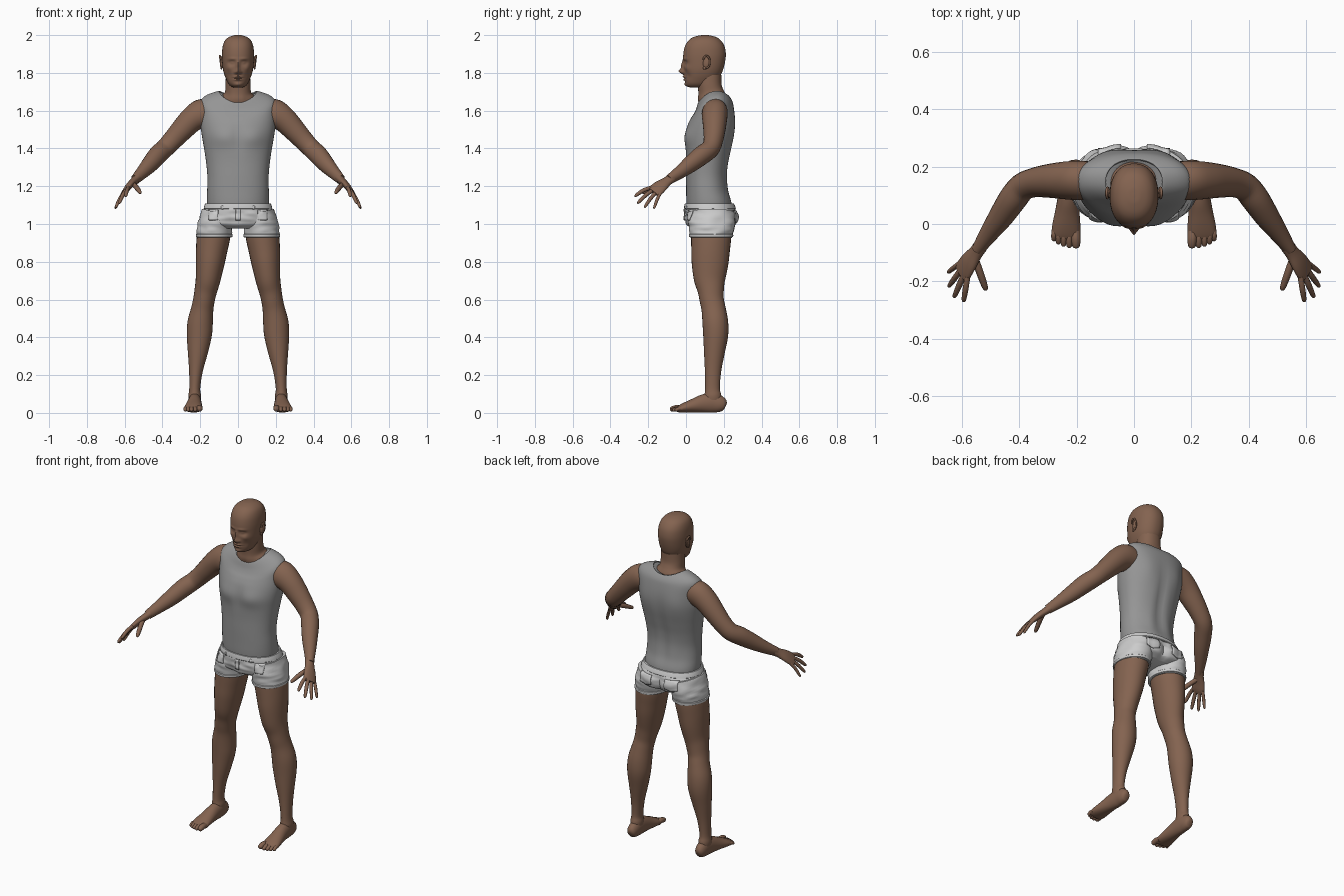
import bpy, bmesh, math
from mathutils import Vector, Matrix, noise
from mathutils.bvhtree import BVHTree


def material(name, rgb):
    m = bpy.data.materials.new(name)
    m.diffuse_color = (*rgb, 1)
    return m


SKIN = material("skin", (0.23, 0.125, 0.08))
CLOTH = material("grey_cloth", (0.30, 0.30, 0.30))
PALE = material("pale_denim", (0.62, 0.62, 0.62))


def smooth_path(pts, steps):
    # Catmull-Rom interpolation of tuples of any length
    out, last = [], len(pts) - 1
    for i in range(last):
        p0, p1, p2, p3 = pts[max(i - 1, 0)], pts[i], pts[i + 1], pts[min(i + 2, last)]
        for s in range(steps):
            t = s / steps
            out.append([0.5 * (2 * b + (c - a) * t + (2 * a - 5 * b + 4 * c - d) * t * t
                        + (3 * b - a - 3 * c + d) * t ** 3) for a, b, c, d in zip(p0, p1, p2, p3)])
    return out + [list(pts[-1])]


def skin_rings(bm, rings, caps=True):
    rows = [[bm.verts.new(p) for p in r] for r in rings]
    n = len(rows[0])
    for a, b in zip(rows, rows[1:]):
        for i in range(n):
            bm.faces.new((a[i], a[(i + 1) % n], b[(i + 1) % n], b[i]))
    if caps:
        bm.faces.new(rows[0])
        bm.faces.new(rows[-1])


def tube(bm, pts, ref, n=20, steps=4, caps=True):
    # points are (x, y, z, radius along ref, radius across)
    path = smooth_path(pts, steps)
    ref, rings = Vector(ref), []
    for i, p in enumerate(path):
        t = (Vector(path[min(i + 1, len(path) - 1)][:3]) - Vector(path[max(i - 1, 0)][:3])).normalized()
        u = (ref - t * ref.dot(t)).normalized()
        v = t.cross(u)
        angles = [2 * math.pi * k / n for k in range(n)]
        rings.append([Vector(p[:3]) + u * p[3] * math.cos(a) + v * p[4] * math.sin(a) for a in angles])
    skin_rings(bm, rings, caps)


def digit(bm, root, tip, r, ref, lift=0.006):
    # finger, thumb or toe with rounded end
    a, b = Vector(root), Vector(tip)
    pts = []
    for t, k in ((0, 1), (0.3, 1), (0.55, 1.0), (0.85, 0.85), (0.96, 0.6), (1, 0.15)):
        p = a.lerp(b, t) + Vector((0, 0, lift * math.sin(math.pi * t)))
        pts.append((*p, r * k, r * k))
    tube(bm, pts, ref, 10, 2)


def stack(bm, rings, n=48, steps=5, power=2.2, bumps=()):
    # rings are (z, front y, back y, half width, tilt, saddle)
    # bumps are (x, z, width, height, push in y, side)
    rows = []
    for z, f, b, w, tilt, sad in smooth_path(rings, steps):
        row = []
        for k in range(n):
            a = 2 * math.pi * k / n
            c, s = math.cos(a), math.sin(a)
            x = w * math.copysign(abs(c) ** (2 / power), c)
            y = (f + b) / 2 + (b - f) / 2 * math.copysign(abs(s) ** (2 / power), s)
            zz = z + tilt * s + sad * c * c
            for bx, bz, bw, bh, push, side in bumps:
                if s * side > 0:
                    e = ((abs(x) - bx) / bw) ** 2 + ((zz - bz) / bh) ** 2
                    y += push * math.exp(-e) * min(1, 2 * abs(s))
            row.append((x, y, zz))
        rows.append(row)
    skin_rings(bm, rows)


def ball(bm, loc, size, rot=(0, 0, 0)):
    m = Matrix.LocRotScale(Vector(loc), None, Vector((1, 1, 1)))
    m = m @ Matrix.Rotation(rot[0], 4, 'X') @ Matrix.Rotation(rot[2], 4, 'Z') @ Matrix.Diagonal((*size, 1))
    bmesh.ops.create_uvsphere(bm, u_segments=16, v_segments=10, radius=1, matrix=m)


def finish(name, bm, mat, mirror=False, angle=50):
    bmesh.ops.recalc_face_normals(bm, faces=bm.faces)
    me = bpy.data.meshes.new(name)
    bm.to_mesh(me)
    ob = bpy.data.objects.new(name, me)
    bpy.context.collection.objects.link(ob)
    me.materials.append(mat)
    bpy.ops.object.select_all(action='DESELECT')
    ob.select_set(True)
    bpy.context.view_layer.objects.active = ob
    bpy.ops.object.shade_smooth_by_angle(angle=math.radians(angle))
    if mirror:
        ob.modifiers.new("mirror", 'MIRROR').use_mirror_merge = False
    return ob


# Head with sculpted face
bm = bmesh.new()
stack(bm, [(1.722, .03, .11, .022, 0, 0), (1.728, .008, .125, .036, 0, 0), (1.742, -.002, .14, .05, 0, 0),
           (1.765, -.007, .165, .062, 0, 0), (1.79, -.010, .185, .072, 0, 0), (1.82, -.012, .197, .080, 0, 0),
           (1.86, -.014, .207, .084, 0, 0), (1.90, -.014, .211, .085, 0, 0), (1.94, -.006, .204, .081, 0, 0),
           (1.97, .012, .186, .070, 0, 0), (1.988, .036, .163, .051, 0, 0), (1.998, .07, .13, .025, 0, 0),
           (2.0, .095, .105, .005, 0, 0)], n=96, steps=8, bumps=[
    (0, 1.808, .011, .014, -.025, -1), (0, 1.838, .009, .025, -.013, -1), (.014, 1.803, .007, .008, -.009, -1),
    (.033, 1.853, .018, .012, .013, -1), (.032, 1.853, .011, .007, -.008, -1), (.030, 1.874, .022, .007, -.005, -1),
    (0, 1.779, .020, .005, -.009, -1), (0, 1.764, .018, .005, -.008, -1), (0, 1.7715, .024, .002, .004, -1),
    (0, 1.738, .020, .010, -.007, -1), (.05, 1.825, .014, .014, -.005, -1), (.045, 1.785, .015, .02, .005, -1)])
finish("head", bm, SKIN)

# Ears: rim, bowl and lobe
bm = bmesh.new()
ball(bm, (.087, .108, 1.857), (.008, .018, .032), (-.2, 0, -.3))
rim = [(.092 + .008 * math.sin(a) * .5, .108 + .018 * math.cos(a), 1.858 + .032 * math.sin(a), .005, .005)
       for a in [math.radians(d) for d in range(-100, 190, 29)]]
tube(bm, rim, (1, 0, 0), 8, 2)
ball(bm, (.088, .098, 1.826), (.005, .008, .009))
finish("ear", bm, SKIN, True)

# Neck
bm = bmesh.new()
stack(bm, [(1.60, .07, .225, .115, 0, 0), (1.64, .07, .222, .108, .01, .02), (1.67, .066, .214, .084, .01, .012),
           (1.70, .066, .198, .069, .01, 0), (1.74, .062, .188, .066, 0, 0), (1.79, .06, .187, .064, 0, 0)],
      n=32, bumps=[(.022, 1.66, .012, .03, -.005, -1)])
finish("neck", bm, SKIN)

# Sleeveless shirt
bm = bmesh.new()
stack(bm, [(1.07, .006, .245, .160, 0, 0), (1.12, .002, .240, .164, 0, 0), (1.18, .001, .222, .163, 0, 0),
           (1.25, .000, .217, .162, 0, 0), (1.32, .000, .225, .168, 0, 0), (1.39, -.002, .240, .178, 0, 0),
           (1.46, -.002, .254, .190, 0, 0), (1.52, .008, .260, .198, 0, 0), (1.565, .024, .259, .200, .008, .025),
           (1.605, .042, .252, .199, .02, .045), (1.632, .054, .244, .165, .022, .05),
           (1.66, .064, .228, .105, .018, .042), (1.655, .069, .222, .100, .018, .040)],
      n=56, bumps=[(.08, 1.46, .06, .05, -.012, -1), (0, 1.45, .02, .09, .005, -1), (0, 1.36, .025, .16, -.012, 1),
                   (.10, 1.52, .05, .08, .006, 1), (.06, 1.2, .03, .08, .005, 1)])
finish("sleeveless_shirt", bm, CLOTH)

# Shorts: pelvis and both leg openings, lightly creased
bm = bmesh.new()
stack(bm, [(1.10, -.002, .250, .170, 0, 0), (1.08, -.005, .260, .177, 0, 0), (1.05, -.004, .270, .188, 0, 0),
           (1.02, .000, .270, .196, 0, 0), (.995, .012, .262, .195, 0, 0), (.975, .045, .225, .15, 0, 0)],
      n=64, bumps=[(0, 1.02, .02, .05, -.022, 1), (.085, 1.03, .05, .04, .006, 1), (0, 1.0, .02, .03, -.008, -1)])
for s in (1, -1):
    tube(bm, [(s * .105, .136, 1.06, .085, .122), (s * .119, .136, 1.0, .092, .124), (s * .125, .134, .96, .094, .116),
              (s * .126, .133, .93, .092, .111)], (1, 0, 0), 40, 6)
for v in bm.verts:
    d = Vector((v.co.x, v.co.y - .13, 0)).normalized()
    v.co += d * .006 * noise.noise(Vector((v.co.x * 14, v.co.y * 14, v.co.z * 45)))
bm.normal_update()
bvh = BVHTree.FromBMesh(bm)
finish("shorts", bm, PALE)

# Waistband
bm = bmesh.new()
stack(bm, [(1.107, .004, .242, .164, 0, 0), (1.109, -.006, .253, .173, 0, 0), (1.083, -.010, .264, .182, 0, 0),
           (1.080, -.002, .256, .174, 0, 0)], n=64, steps=2)
finish("waistband", bm, PALE, angle=30)

# Hems of the shorts
bm = bmesh.new()
tube(bm, [(.126, .133, .948, .092, .112), (.126, .133, .945, .097, .117), (.126, .133, .932, .096, .116),
          (.126, .133, .929, .089, .107)], (1, 0, 0), 40, 2)
finish("hem", bm, PALE, True, 30)


def patch(name, x0, x1, z0, z1, side, point=0.0, mirror=True, cells=6):
    # cloth patch laid on the surface of the shorts
    bm = bmesh.new()
    grid = []
    for j in range(cells + 1):
        row = []
        for i in range(cells + 1):
            u, v = i / cells, j / cells
            x, z = x0 + (x1 - x0) * u, z0 + (z1 - z0) * v
            z -= point * (1 - v) * (1 - abs(2 * u - 1))
            hit = bvh.ray_cast(Vector((x, side, z)), Vector((0, -side, 0)))[0]
            row.append(bm.verts.new((x, hit.y + side * .004, z)))
        grid.append(row)
    for a, b in zip(grid, grid[1:]):
        for i in range(cells):
            bm.faces.new((a[i], a[i + 1], b[i + 1], b[i]))
    ob = finish(name, bm, PALE, mirror, 30)
    m = ob.modifiers.new("thickness", 'SOLIDIFY')
    m.thickness, m.offset = .005, 0


patch("back_pocket", .045, .125, 1.015, 1.07, 1, .012)
patch("front_pocket", .105, .155, 1.02, 1.075, -1)
patch("fly", -.012, .012, 1.02, 1.08, -1, 0, False)
patch("belt_loop", .078, .088, 1.078, 1.098, -1, 0, True, 2)

# Legs
bm = bmesh.new()
tube(bm, [(.120, .133, 1.0, .085, .105), (.130, .133, .93, .088, .106), (.140, .130, .86, .083, .102),
          (.148, .127, .79, .076, .097), (.158, .125, .71, .066, .084), (.170, .131, .65, .060, .070),
          (.180, .136, .60, .057, .064), (.189, .146, .55, .059, .064), (.200, .155, .48, .067, .068),
          (.205, .157, .41, .066, .066), (.213, .150, .32, .053, .055), (.223, .143, .22, .036, .043),
          (.229, .140, .13, .029, .039), (.229, .142, .09, .034, .045), (.228, .142, .05, .030, .042)],
     (1, 0, 0), 28, 4)
ball(bm, (.182, .092, .615), (.030, .022, .035))
finish("leg", bm, SKIN, True)

# Feet with toes
bm = bmesh.new()
tube(bm, [(.228, .210, .035, .010, .012), (.228, .203, .038, .023, .030), (.228, .18, .046, .031, .044),
          (.228, .14, .054, .034, .053), (.230, .09, .049, .037, .048), (.233, .04, .038, .043, .037),
          (.236, -.005, .028, .049, .027), (.238, -.035, .021, .049, .019), (.239, -.05, .018, .044, .013)],
     (1, 0, 0), 24, 4)
for v in bm.verts:
    v.co.z = max(v.co.z, 0)
for x, tip, r in ((.202, -.084, .0165), (.226, -.083, .012), (.246, -.078, .0115), (.264, -.070, .011),
                  (.280, -.058, .0105)):
    digit(bm, (.236 + (x - .236) * .93, -.02, .022), (x, tip, r), r, (1, 0, 0))
finish("foot", bm, SKIN, True)

# Arms
bm = bmesh.new()
tube(bm, [(.150, .152, 1.590, .070, .066), (.195, .152, 1.583, .078, .068), (.245, .152, 1.552, .068, .065),
          (.300, .150, 1.495, .060, .058), (.350, .144, 1.440, .053, .051), (.390, .128, 1.398, .050, .049),
          (.425, .085, 1.365, .051, .049), (.465, .025, 1.318, .045, .043), (.510, -.038, 1.270, .034, .032),
          (.545, -.090, 1.235, .026, .022)], (0, .3, 1), 24, 4)
finish("arm", bm, SKIN, True)

# Hands with spread fingers
bm = bmesh.new()
spread = Vector((.40, .80, -.44)).normalized()
tube(bm, [(.535, -.076, 1.243, .027, .023), (.552, -.100, 1.226, .028, .020), (.574, -.130, 1.204, .037, .018),
          (.592, -.157, 1.181, .041, .015), (.604, -.174, 1.168, .036, .010)], spread, 20, 4)
knuckle = Vector((.594, -.160, 1.178))
for s, tip, r in ((-.031, (.595, -.272, 1.145), .0105), (-.010, (.629, -.257, 1.108), .0105),
                  (.011, (.648, -.220, 1.086), .010), (.031, (.650, -.170, 1.080), .009)):
    digit(bm, knuckle + spread * s, tip, r, spread, .008)
digit(bm, (.556, -.118, 1.213), (.516, -.232, 1.163), .013, spread, .004)
finish("hand", bm, SKIN, True)
